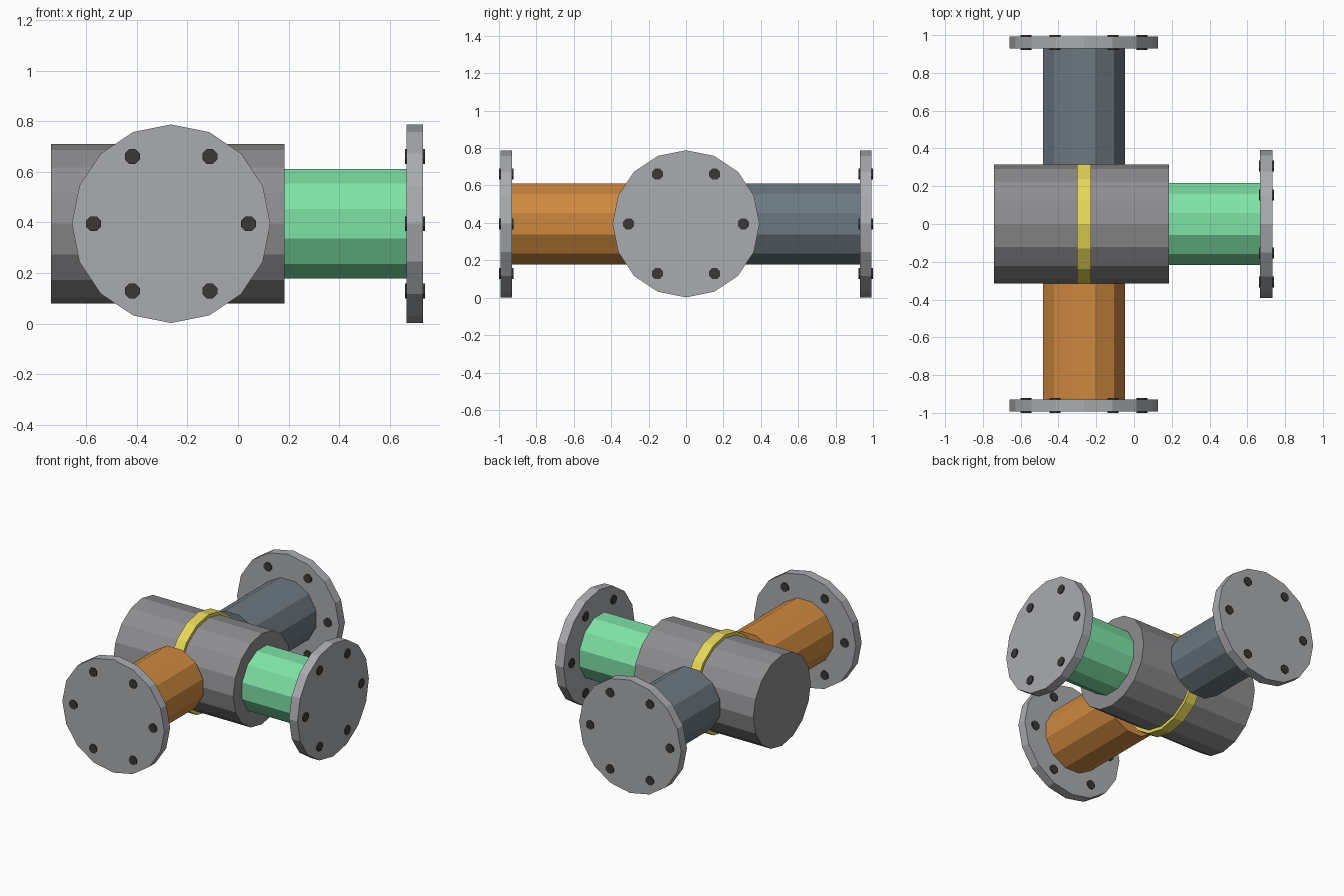
import bpy, bmesh
from math import pi, cos, sin
from mathutils import Matrix, Vector

if "Cube" in bpy.data.objects:
    bpy.data.objects.remove(bpy.data.objects["Cube"])

CZ = 0.395       # height of every pipe axis
PX = -0.265      # x of the side branches


def material(name, rgb):
    m = bpy.data.materials.new(name)
    m.diffuse_color = (*rgb, 1)
    m.use_nodes = True
    m.node_tree.nodes["Principled BSDF"].inputs["Base Color"].default_value = m.diffuse_color
    return m


body_grey = material("body_grey", (0.27, 0.27, 0.28))
flange_grey = material("flange_grey", (0.40, 0.41, 0.43))
dark = material("bolt_dark", (0.04, 0.04, 0.04))
yellow = material("band_yellow", (0.80, 0.68, 0.10))
green = material("pipe_green", (0.21, 0.76, 0.38))
orange = material("pipe_orange", (0.62, 0.25, 0.05))
slate = material("pipe_slate", (0.15, 0.19, 0.22))


def cylinder(name, axis, start, end, centers, radius, sides, mat, flat=False):
    """Flat-shaded prisms along 'x' or 'y' from start to end; one per (across, z) centre."""
    bm = bmesh.new()
    turn = Matrix.Rotation(pi / 2, 4, 'Y' if axis == 'x' else 'X')
    phase = Matrix.Rotation(pi / sides if flat else 0, 4, 'Z')
    mid = (start + end) / 2
    for across, z in centers:
        pos = Vector((mid, across, z) if axis == 'x' else (across, mid, z))
        bmesh.ops.create_cone(bm, cap_ends=True, segments=sides, radius1=radius,
                              radius2=radius, depth=abs(end - start),
                              matrix=Matrix.Translation(pos) @ turn @ phase)
    me = bpy.data.meshes.new(name)
    bm.to_mesh(me)
    bm.free()
    me.materials.append(mat)
    ob = bpy.data.objects.new(name, me)
    bpy.context.collection.objects.link(ob)
    return ob


def branch(name, axis, across, root, inner, outer, sign, mat):
    """Pipe, end flange and a ring of six bolts standing slightly proud of it."""
    c = [(across, CZ)]
    cylinder(name + "_pipe", axis, sign * root, sign * inner, c, 0.224, 12, mat, True)
    cylinder(name + "_flange", axis, sign * inner, sign * outer, c, 0.393, 16, flange_grey)
    bolts = [(across + 0.307 * cos(k * pi / 3), CZ + 0.307 * sin(k * pi / 3))
             for k in range(6)]
    cylinder(name + "_bolts", axis, sign * (inner - 0.007), sign * (outer + 0.007),
             bolts, 0.032, 8, dark, True)


# Main valve body and its raised band
cylinder("valve_body", 'x', -0.74, 0.184, [(0, CZ)], 0.316, 16, body_grey)
cylinder("body_band", 'x', -0.302, -0.227, [(0, CZ)], 0.338, 16, yellow)

# Three flanged branches: right end, front and back
branch("right", 'x', 0, 0.184, 0.668, 0.733, 1, green)
branch("front", 'y', PX, 0.315, 0.929, 0.993, -1, orange)
branch("back", 'y', PX, 0.315, 0.929, 0.993, 1, slate)
